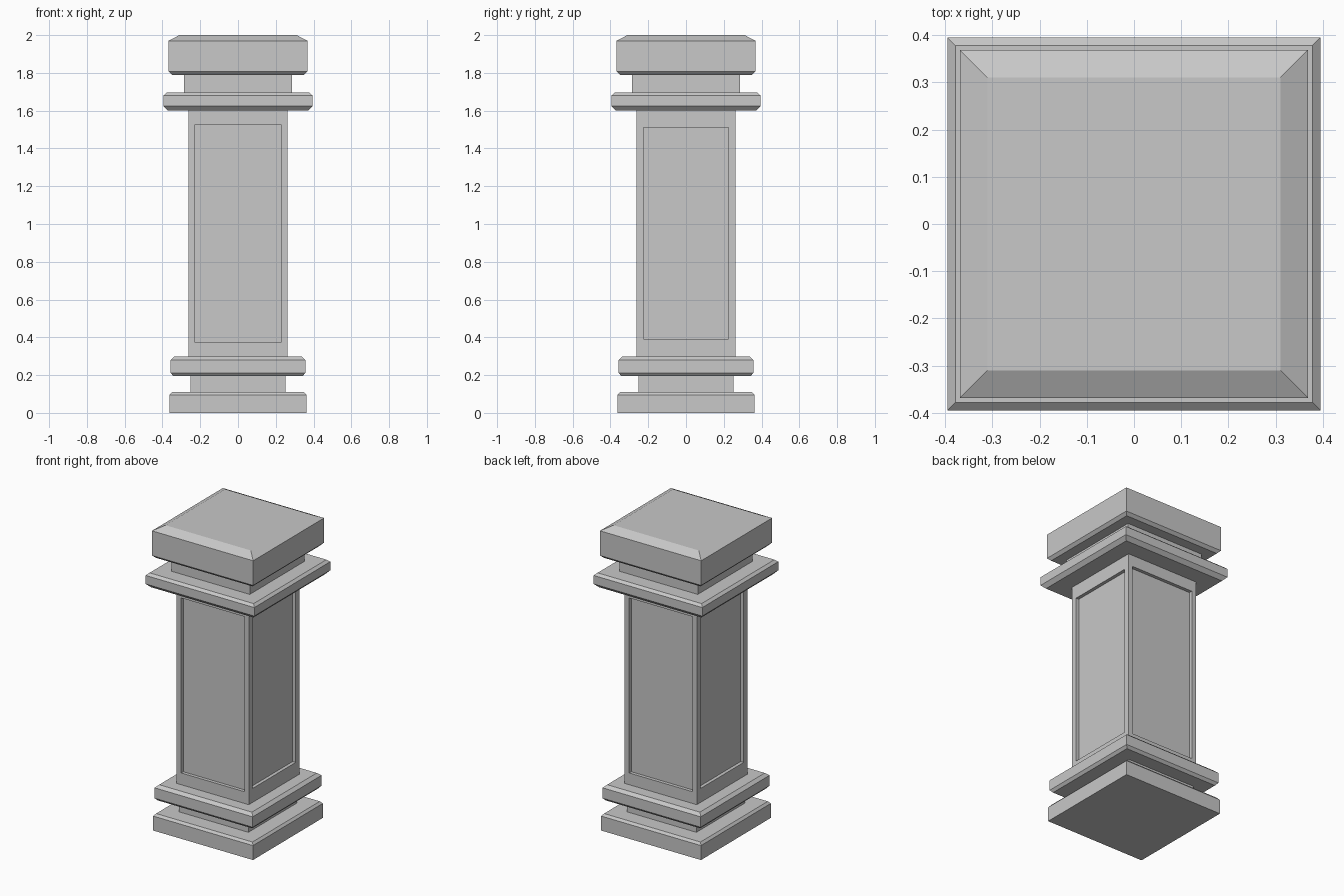
import bpy
import bmesh
from mathutils import Vector

cube = bpy.data.objects.get("Cube")
if cube:
    bpy.data.objects.remove(cube, do_unlink=True)

# Single stone colour
STONE = (0.58, 0.58, 0.58, 1.0)
stone = bpy.data.materials.new("grey_stone")
stone.use_nodes = True
stone.diffuse_color = STONE
stone.node_tree.nodes["Principled BSDF"].inputs["Base Color"].default_value = STONE


def finish(name, bm):
    bmesh.ops.recalc_face_normals(bm, faces=bm.faces)
    mesh = bpy.data.meshes.new(name)
    bm.to_mesh(mesh)
    bm.free()
    mesh.materials.append(stone)
    obj = bpy.data.objects.new(name, mesh)
    bpy.context.collection.objects.link(obj)
    return obj


def square_stack(name, profile):
    """Loft square rings given as (half width, height), capped at both ends."""
    bm = bmesh.new()
    rings = [[bm.verts.new((sx * h, sy * h, z))
              for sx, sy in ((-1, -1), (1, -1), (1, 1), (-1, 1))]
             for h, z in profile]
    for low, high in zip(rings, rings[1:]):
        for i in range(4):
            j = (i + 1) % 4
            bm.faces.new((low[i], low[j], high[j], high[i]))
    bm.faces.new(rings[0][::-1])
    bm.faces.new(rings[-1])
    return finish(name, bm)


def panelled_shaft(name, half, bottom, top, depth):
    """Square shaft with a straight-walled recessed panel on each side."""
    bm = bmesh.new()
    bmesh.ops.create_cube(bm, size=1)
    for v in bm.verts:
        v.co = Vector((v.co.x * 2 * half, v.co.y * 2 * half,
                       top if v.co.z > 0 else bottom))
    bm.normal_update()
    middle = (0.375 + 1.525) / 2
    for face in [f for f in bm.faces if abs(f.normal.z) < 0.5]:
        normal = face.normal.copy()
        across = 0 if abs(normal.y) > 0.5 else 1
        width, height = (0.23, 0.575) if across == 0 else (0.225, 0.56)
        # Rim flush with the shaft, then the sunken panel
        bmesh.ops.inset_individual(bm, faces=[face], thickness=0.03)
        for v in face.verts:
            v.co[across] = width if v.co[across] > 0 else -width
            v.co.z = middle + (height if v.co.z > middle else -height)
        bmesh.ops.inset_individual(bm, faces=[face], thickness=0.001)
        for v in face.verts:
            v.co[across] = width if v.co[across] > 0 else -width
            v.co.z = middle + (height if v.co.z > middle else -height)
            v.co -= normal * depth
    return finish(name, bm)


# Base, from the ground up
square_stack("foot_slab", [(0.363, 0), (0.363, 0.095), (0.35, 0.11)])
square_stack("foot_neck", [(0.252, 0.11), (0.252, 0.195)])
square_stack("base_moulding", [(0.342, 0.195), (0.357, 0.212),
                               (0.357, 0.28), (0.337, 0.298)])

# Shaft
panelled_shaft("shaft", 0.262, 0.298, 1.6, 0.022)

# Head
square_stack("collar_moulding", [(0.372, 1.6), (0.395, 1.624),
                                 (0.395, 1.68), (0.378, 1.695)])
square_stack("head_neck", [(0.285, 1.695), (0.285, 1.79)])
square_stack("cap_block", [(0.35, 1.79), (0.368, 1.808),
                           (0.368, 1.97), (0.31, 2.0)])
